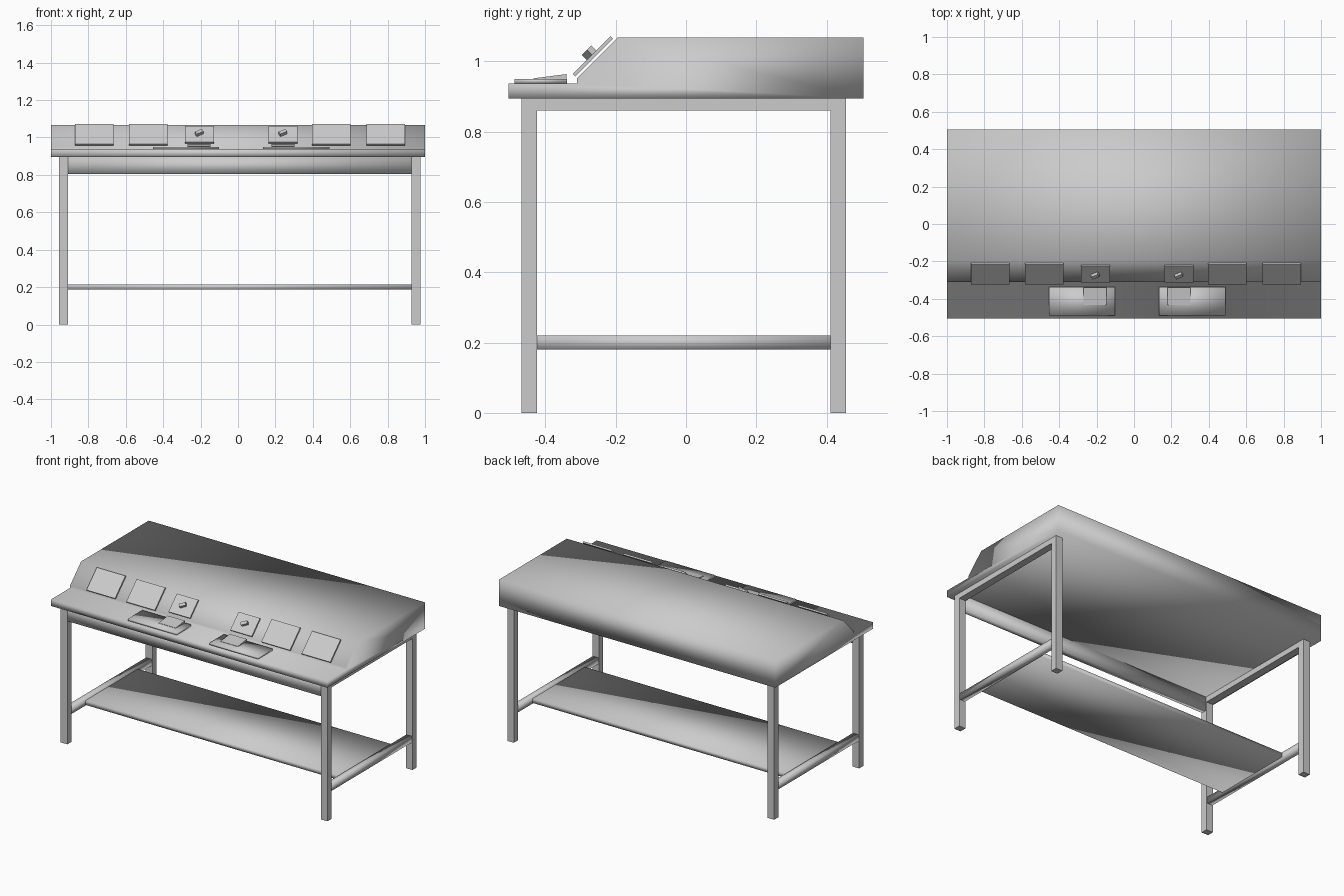
import bpy, bmesh, math
from mathutils import Matrix, Vector

if "Cube" in bpy.data.objects:
    bpy.data.objects.remove(bpy.data.objects["Cube"], do_unlink=True)

grey = bpy.data.materials.new("plain grey")
grey.use_nodes = True
colour = (0.6, 0.6, 0.6, 1)
grey.diffuse_color = colour
grey.node_tree.nodes["Principled BSDF"].inputs["Base Color"].default_value = colour


def finish(name, bm, smooth):
    """Turn a bmesh into a named object."""
    bmesh.ops.recalc_face_normals(bm, faces=bm.faces)
    for f in bm.faces:
        f.smooth = smooth
    mesh = bpy.data.meshes.new(name)
    bm.to_mesh(mesh)
    bm.free()
    mesh.materials.append(grey)
    obj = bpy.data.objects.new(name, mesh)
    bpy.context.collection.objects.link(obj)
    return obj


def extrude_x(name, profile, x0, x1, smooth=False):
    """Extrude a (y, z) profile from x0 to x1."""
    bm = bmesh.new()
    face = bm.faces.new([bm.verts.new((x0, y, z)) for y, z in profile])
    ext = bmesh.ops.extrude_face_region(bm, geom=[face])["geom"]
    verts = [v for v in ext if isinstance(v, bmesh.types.BMVert)]
    bmesh.ops.translate(bm, verts=verts, vec=(x1 - x0, 0, 0))
    return finish(name, bm, smooth)


def box(name, x, y, z, smooth=False):
    """Box from (min, max) ranges."""
    rect = [(y[0], z[0]), (y[1], z[0]), (y[1], z[1]), (y[0], z[1])]
    return extrude_x(name, rect, x[0], x[1], smooth)


# Console body: flat front ledge, sloped instrument face, raised top
extrude_x("console_body", [(-0.505, 0.895), (-0.505, 0.938), (-0.31, 0.938),
                           (-0.31, 0.952), (-0.195, 1.068), (0.505, 1.068),
                           (0.505, 0.895)], -1.0, 1.0, smooth=True)

# End frames: two legs joined by a top bar, plus a low cross rail
leg_frame = [(-0.468, 0), (-0.424, 0), (-0.424, 0.86), (0.411, 0.86),
             (0.411, 0), (0.455, 0), (0.455, 0.896), (-0.468, 0.896)]
for side, x0, x1 in (("right", -0.957, -0.908), ("left", 0.928, 0.975)):
    extrude_x(f"{side}_leg_frame", leg_frame, x0, x1)
    box(f"{side}_low_rail", (x0 + 0.003, x1 - 0.003), (-0.424, 0.411),
        (0.18, 0.22), smooth=True)

# Long front rail and low shelf
box("front_rail", (-0.908, 0.928), (-0.466, -0.428), (0.805, 0.895), smooth=True)
box("shelf", (-0.908, 0.928), (-0.28, 0.26), (0.186, 0.215), smooth=True)

# Frame of the sloped face: local x along the desk, y up the slope, z outward
tilt = Matrix.Rotation(math.radians(45), 4, 'X')


def on_slope(x, lift, spin=0.0):
    base = Matrix.Translation((x, -0.2585, 1.0075)) @ tilt
    return base @ Matrix.Translation((0, 0, lift)) @ Matrix.Rotation(spin, 4, 'Z')


def slope_box(name, x, size, lift, spin=0.0):
    bm = bmesh.new()
    bmesh.ops.create_cube(bm, size=1)
    bmesh.ops.scale(bm, vec=Vector(size), verts=bm.verts)
    bmesh.ops.transform(bm, matrix=on_slope(x, lift, spin), verts=bm.verts)
    return finish(name, bm, False)


# Four large screens
for i, x in enumerate((-0.768, -0.48, 0.498, 0.79)):
    slope_box(f"screen_{i + 1}", x, (0.207, 0.152, 0.01), 0.01)

# Two small panels, each with a turned knob
for side, x in (("right", -0.207), ("left", 0.24)):
    slope_box(f"{side}_switch_panel", x, (0.155, 0.122, 0.01), 0.01)
    slope_box(f"{side}_knob", x, (0.042, 0.02, 0.022), 0.024, math.radians(30))

# Ledge plates with a small wedge-shaped pad at the back
wedge = [(-0.434, 0.949), (-0.34, 0.949), (-0.34, 0.964), (-0.434, 0.952)]
for side, p0, p1, w0, w1 in (("right", -0.455, -0.102, -0.27, -0.147),
                             ("left", 0.135, 0.488, 0.178, 0.303)):
    box(f"{side}_ledge_plate", (p0, p1), (-0.488, -0.338), (0.938, 0.95), smooth=True)
    extrude_x(f"{side}_wedge_pad", wedge, w0, w1)
